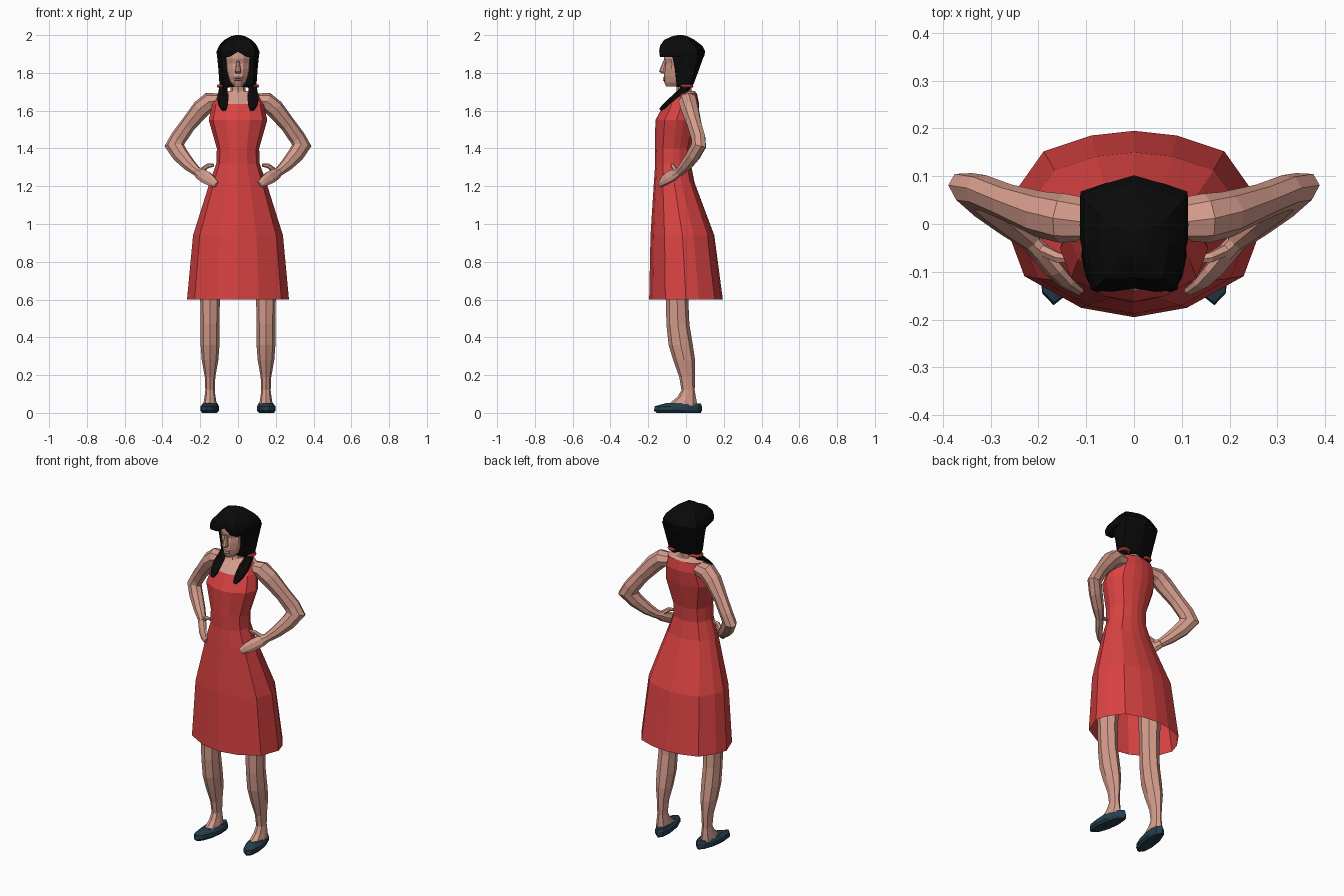
import bpy, bmesh
from math import cos, sin, pi, tau
from mathutils import Vector

if "Cube" in bpy.data.objects:
    bpy.data.objects.remove(bpy.data.objects["Cube"], do_unlink=True)


def material(name, rgb):
    m = bpy.data.materials.new(name)
    m.use_nodes = True
    m.diffuse_color = (*rgb, 1)
    m.node_tree.nodes["Principled BSDF"].inputs["Base Color"].default_value = (*rgb, 1)
    return m


RED = material("red cloth", (0.70, 0.055, 0.055))
SKIN = material("skin", (0.66, 0.33, 0.26))
BLACK = material("black hair", (0.003, 0.003, 0.003))
NAVY = material("dark blue shoe", (0.018, 0.048, 0.075))


def bridge(name, rings, mats, cap_start=True, cap_end=True, rule=None):
    """Skin a list of closed point rings into one flat-shaded object."""
    bm = bmesh.new()
    loops = [[bm.verts.new(p) for p in ring] for ring in rings]
    n = len(loops[0])
    for low, high in zip(loops, loops[1:]):
        for i in range(n):
            j = (i + 1) % n
            bm.faces.new((low[i], low[j], high[j], high[i]))
    if cap_start:
        bm.faces.new(loops[0][::-1])
    if cap_end:
        bm.faces.new(loops[-1])
    bmesh.ops.recalc_face_normals(bm, faces=bm.faces[:])
    if rule:
        for f in bm.faces:
            f.material_index = rule(f.calc_center_median())
    mesh = bpy.data.meshes.new(name)
    bm.to_mesh(mesh)
    bm.free()
    for m in mats:
        mesh.materials.append(m)
    ob = bpy.data.objects.new(name, mesh)
    bpy.context.collection.objects.link(ob)
    return ob


def section(half, z, w, front, back, cx=0):
    """Symmetric outline at height z from a unit half outline."""
    full = half + [(-x, t) for x, t in half[-2:0:-1]]
    mid, r = (front + back) / 2, (back - front) / 2
    return [Vector((cx + x * w, mid + t * r, z)) for x, t in full]


def loft(name, half, rows, mats, cx=0, **kw):
    return bridge(name, [section(half, *row[:4], cx=cx + (row[4] if len(row) > 4 else 0))
                         for row in rows], mats, **kw)


def tube(name, path, ref, mat, s=1, sides=8):
    """Sweep an ellipse along path rows (x, y, z, width, thickness)."""
    pts = [Vector(p[:3]) for p in path]
    rings = []
    for i, p in enumerate(path):
        d = Vector()
        if i:
            d += (pts[i] - pts[i - 1]).normalized()
        if i < len(pts) - 1:
            d += (pts[i + 1] - pts[i]).normalized()
        d.normalize()
        u = Vector(ref)
        u = (u - d * u.dot(d)).normalized()
        v = d.cross(u)
        ring = []
        for k in range(sides):
            a = tau * (k + 0.5) / sides
            q = pts[i] + u * cos(a) * p[3] + v * sin(a) * p[4]
            ring.append(Vector((q.x * s, q.y, q.z)))
        rings.append(ring)
    return bridge(name, rings, [mat])


def round_half(n):
    return [(sin(pi * i / n), -cos(pi * i / n)) for i in range(n + 1)]


ROUND = round_half(4)
GOWN = [(0, -1), (.41, -.9), (.85, -.56), (1, 0), (.92, .35), (.7, .78), (.33, .95), (0, 1)]
HAIR = [(0, -.94), (.4, -1), (.8, -.97), (1, -.1), (1, .65), (.55, .85), (0, 1)]
FACE = [(0, -1), (.4, -.92), (.85, -.5), (1, .2), (.8, .8), (0, 1)]

# Dress skirt, open at the hem
loft("skirt", GOWN, [(.6, .27, -.195, .195), (.94, .238, -.188, .15),
                     (1.22, .15, -.17, .045), (1.32, .115, -.163, .025)],
     [RED], cap_start=False, cap_end=False)

# Bodice with bare upper chest
loft("bodice", GOWN, [(1.32, .115, -.163, .025), (1.4, .112, -.165, .03),
                      (1.55, .155, -.162, .06), (1.635, .137, -.115, .07),
                      (1.69, .115, -.055, .058), (1.705, .055, -.045, .045)],
     [RED, SKIN], cap_start=False,
     rule=lambda c: int(c.z > 1.69 or (c.z > 1.64 and abs(c.x) < .045 and c.y < 0)))

# Neck and face
loft("neck", ROUND, [(1.66, .05, -.06, .04), (1.71, .04, -.05, .03), (1.8, .04, -.06, .03)], [SKIN])
loft("face", FACE, [(1.728, .022, -.105, -.03), (1.75, .042, -.115, 0), (1.78, .055, -.117, .02),
                    (1.82, .066, -.114, .03), (1.85, .07, -.109, .03), (1.875, .071, -.117, .03),
                    (1.93, .068, -.112, .03)], [SKIN])
loft("nose", ROUND, [(1.797, .014, -.128, -.1), (1.807, .017, -.143, -.1),
                     (1.865, .007, -.12, -.1)], [SKIN])
for name, z in (("lower_lip", 1.762), ("upper_lip", 1.773)):
    loft(name, ROUND, [(z - .006, .012, -.115, -.1), (z, .02, -.123, -.1),
                       (z + .005, .012, -.117, -.1)], [SKIN])

# Hair: back mass, then crown with a parted fringe
loft("back_hair", HAIR, [(1.725, .085, -.045, .03), (1.74, .098, -.05, .04),
                         (1.82, .104, -.06, .07), (1.9, .112, -.075, .098)], [BLACK])
crown_rows = [(1.885, .112, -.138, .096), (1.915, .113, -.142, .102), (1.945, .1, -.137, .085),
              (1.975, .073, -.115, .045), (1.995, .035, -.07, .005), (2.0, .012, -.045, -.015)]
crown = [section(HAIR, *row) for row in crown_rows]
crown[0][0].z = 1.912
bridge("crown_hair", crown, [BLACK])

# Parts in left and right pairs
for side, s in (("left", 1), ("right", -1)):
    # Pigtail and its band
    tube(side + "_pigtail", [(.075, .005, 1.735, .025, .025), (.08, -.02, 1.7, .026, .022),
                             (.08, -.065, 1.665, .034, .017), (.077, -.105, 1.632, .028, .014),
                             (.075, -.137, 1.605, .012, .008)], (1, 0, 0), BLACK, s, 6)
    bpy.ops.mesh.primitive_torus_add(major_radius=.026, minor_radius=.01, major_segments=10,
                                     minor_segments=6, location=(.076 * s, .005, 1.73))
    band = bpy.context.object
    band.name = side + "_hair_band"
    band.data.materials.append(RED)

    # Arm bent with the hand on the hip
    plane = (-.5, .85, -.2)
    tube(side + "_arm", [(.09, .01, 1.655, .045, .035), (.15, .012, 1.648, .052, .05),
                         (.195, .02, 1.61, .048, .05), (.265, .045, 1.525, .038, .043),
                         (.315, .065, 1.455, .036, .046), (.337, .068, 1.415, .036, .056),
                         (.305, .04, 1.365, .036, .044), (.255, 0, 1.31, .032, .034),
                         (.215, -.035, 1.275, .023, .025)], plane, SKIN, s)
    tube(side + "_hand", [(.222, -.03, 1.28, .02, .023), (.195, -.06, 1.262, .02, .034),
                          (.168, -.095, 1.245, .018, .036), (.142, -.122, 1.228, .014, .03),
                          (.115, -.14, 1.21, .01, .018)], plane, SKIN, s)
    tube(side + "_thumb", [(.19, -.055, 1.285, .013, .014), (.16, -.07, 1.308, .012, .012),
                           (.128, -.075, 1.312, .008, .008)], (0, 1, 0), SKIN, s, 6)

    # Leg with knee, calf and ankle
    loft(side + "_leg", ROUND, [(.95, .065, -.11, .03), (.6, .052, -.106, .012),
                                (.47, .05, -.104, .018), (.36, .05, -.092, .036),
                                (.28, .044, -.068, .048), (.19, .028, -.036, .048),
                                (.12, .025, -.024, .046), (.085, .029, -.045, .052),
                                (.04, .037, -.1, .06)], [SKIN], cx=.148 * s)

    # Flat shoe, toe turned slightly outwards
    shoe = loft(side + "_shoe", round_half(5), [(0, .036, -.155, .078), (.012, .046, -.17, .085),
                                                (.035, .046, -.165, .085), (.052, .035, -.105, .078)],
                [NAVY], cx=.15 * s)
    for v in shoe.data.vertices:
        v.co.x -= .14 * s * (v.co.y + .04)
        if v.co.y > .04:
            v.co.z *= .95
